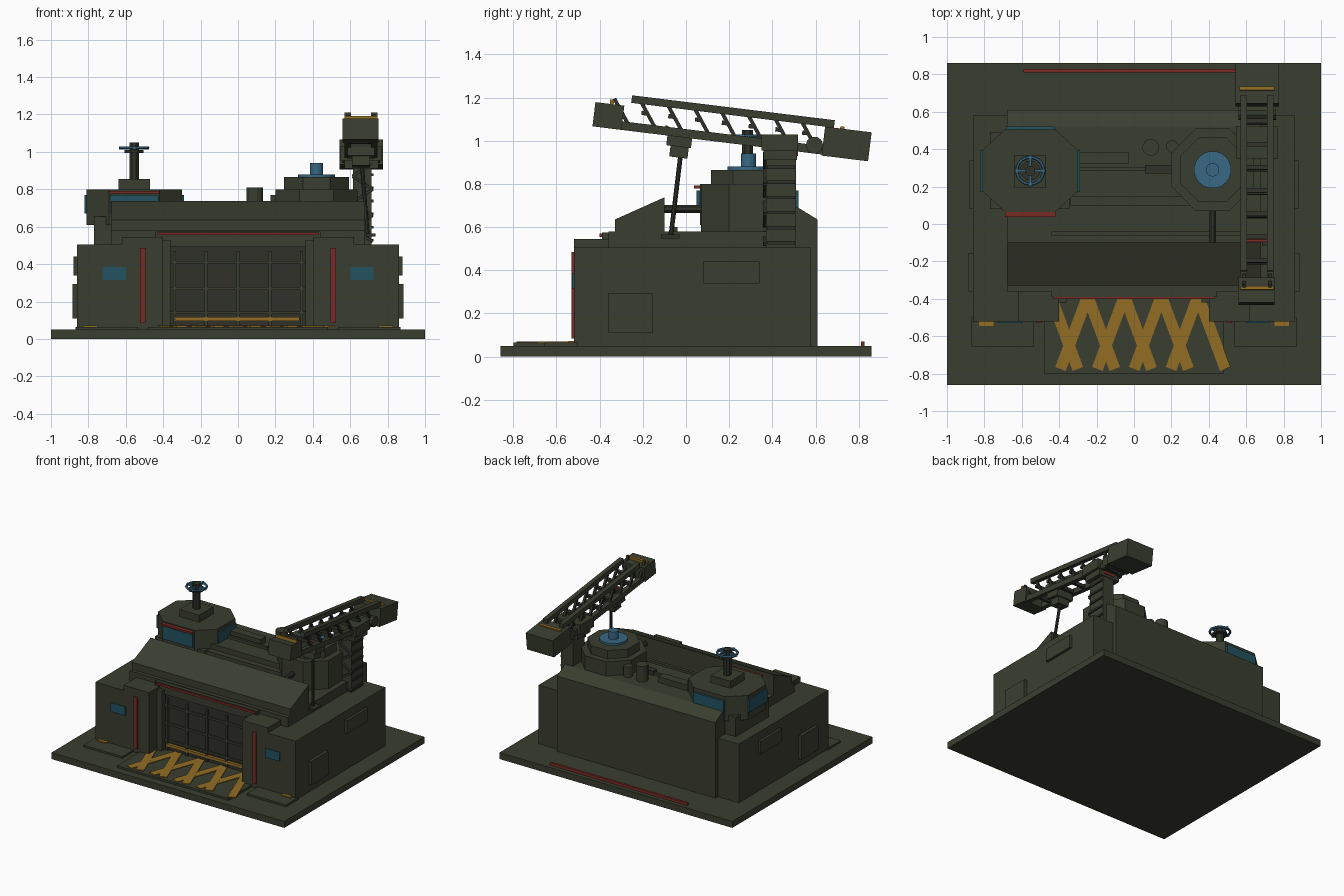
import bpy, bmesh, math
from mathutils import Matrix, Vector

if "Cube" in bpy.data.objects:
    bpy.data.objects.remove(bpy.data.objects["Cube"])


def mat(name, r, g, b):
    m = bpy.data.materials.new(name)
    m.diffuse_color = (r, g, b, 1)
    m.use_nodes = True
    m.node_tree.nodes["Principled BSDF"].inputs["Base Color"].default_value = m.diffuse_color
    return m


OLIVE = mat("olive_armour", .042, .048, .029)
STEEL = mat("dark_steel", .028, .031, .022)
GLASS = mat("teal_glass", .016, .085, .115)
BLUE = mat("blue_light", .04, .14, .23)
RED = mat("red_marking", .19, .024, .019)
YELLOW = mat("yellow_marking", .29, .155, .018)


def finish(name, bm, m):
    bmesh.ops.recalc_face_normals(bm, faces=bm.faces)
    me = bpy.data.meshes.new(name)
    bm.to_mesh(me)
    bm.free()
    me.materials.append(m)
    ob = bpy.data.objects.new(name, me)
    bpy.context.collection.objects.link(ob)
    return ob


def box(name, x0, x1, y0, y1, z0, z1, m=OLIVE, xf=None):
    bm = bmesh.new()
    bmesh.ops.create_cube(bm, size=1)
    M = Matrix.Translation(((x0 + x1) / 2, (y0 + y1) / 2, (z0 + z1) / 2)) @ Matrix.Diagonal(
        (abs(x1 - x0), y1 - y0, z1 - z0, 1))
    bm.transform(xf @ M if xf else M)
    return finish(name, bm, m)


def extrude(name, pts, vec, m=OLIVE):
    """Closed 3D polygon swept along vec."""
    bm = bmesh.new()
    f = bm.faces.new([bm.verts.new(p) for p in pts])
    r = bmesh.ops.extrude_face_region(bm, geom=[f])
    bmesh.ops.translate(bm, vec=vec, verts=[v for v in r["geom"] if isinstance(v, bmesh.types.BMVert)])
    return finish(name, bm, m)


def rod(name, a, b, r, m=STEEL, n=8, xf=None):
    """n-sided bar between two points; flats face the axes."""
    a, b = Vector(a), Vector(b)
    d = b - a
    bm = bmesh.new()
    bmesh.ops.create_cone(bm, cap_ends=True, segments=n, radius1=r, radius2=r, depth=d.length)
    M = Matrix.Translation((a + b) / 2) @ d.to_track_quat('Z', 'Y').to_matrix().to_4x4() @ Matrix.Rotation(math.pi / n, 4, 'Z')
    bm.transform(xf @ M if xf else M)
    return finish(name, bm, m)


# Ground slab and ramp
box("base_slab", -1, 1, -.86, .86, 0, .05)
box("gate_ramp", -.48, .48, -.8, -.36, .05, .065)
box("rear_red_strip", -.59, .59, .81, .828, .05, .07, RED)

# Hazard stripes on the ramp
for i in range(5):
    apex = -.445 + .197 * i
    for s in (-1, 1):
        if (i, s) == (0, -1):
            continue
        a, b = Vector((apex, -.385, 0)), Vector((apex + s * .145, -.775, 0))
        n = (b - a).cross(Vector((0, 0, 1))).normalized() * .03
        z = Vector((0, 0, .065))
        extrude("hazard_stripe", [a + n + z, b + n + z, b - n + z, a - n + z],
                (0, 0, .005 + .001 * (s > 0)), YELLOW)

# Main hull
box("main_hull", -.68, .68, -.36, .6, .05, .58)
extrude("front_canopy", [(-.68, y, z) for y, z in ((-.33, .57), (-.33, .635), (-.1, .738), (-.1, .57))], (1.36, 0, 0))
extrude("rear_hull", [(-.68, y, z) for y, z in ((.4, .05), (.4, .69), (.52, .69), (.61, .635), (.61, .05))], (1.36, 0, 0))
box("roof_deck", -.68, .32, .145, .42, .57, .69)
box("roof_step", -.34, .3, .1, .15, .57, .65)
box("roof_rail", -.44, .57, -.065, -.04, .57, .6)

# Mirrored side parts
for s in (-1, 1):
    def sbox(name, x0, x1, *a):
        box(name, s * x0, s * x1, *a)
    sbox("side_wing", .62, .86, -.52, .58, .05, .505)
    sbox("gate_pylon", .40, .62, -.52, -.33, .05, .545)
    sbox("gate_jamb", .36, .41, -.42, -.33, .05, .53)
    sbox("side_hatch", .85, .885, -.36, -.155, .11, .295)
    sbox("side_vent", .85, .88, .08, .34, .34, .44)
    sbox("front_pad", .535, .87, -.655, -.5, .05, .065)
    sbox("pad_marker", .75, .83, -.545, -.515, .065, .073, YELLOW)
    sbox("pylon_red_strip", .495, .525, -.53, -.515, .085, .485, RED)
    sbox("wing_window", .6, .725, -.528, -.518, .315, .385, GLASS)

# Gate with grid bars
box("gate_lintel", -.44, .44, -.39, -.33, .495, .575)
box("lintel_red_strip", -.43, .43, -.4, -.385, .555, .57, RED)
box("gate_panel", -.37, .37, -.375, -.35, .05, .5, STEEL)
for i in range(5):
    box("gate_upright", -.348 + i * .17, -.332 + i * .17, -.39, -.37, .065, .47)
for z in (.14, .27, .41):
    box("gate_crossbar", -.36, .36, -.387, -.37, z - .008, z + .008)
box("gate_yellow_bar", -.335, .33, -.397, -.375, .097, .118, YELLOW)

# Control tower, octagonal, with windows
cx, cy = -.555, .285
box("tower_base", -.77, -.345, .08, .49, .5, .655)
w, d = .255, .22
octagon = [(-w, -.11), (-.135, -d), (.135, -d), (w, -.11), (w, .11), (.135, d), (-.135, d), (-w, .11)]
extrude("tower_cabin", [(cx + x, cy + y, .61) for x, y in octagon], (0, 0, .19))
for s in (-1, 1):
    xs, ys = cx + s * .258, cy + s * .228
    box("tower_side_window", xs - .008, xs + .008, cy - .11, cy + .11, .67, .77, GLASS)
    box("tower_end_window", cx - .13, cx + .13, ys - .008, ys + .008, .67, .77, GLASS)
box("tower_red_strip", cx - .135, cx + .135, .038, .066, .778, .792, RED)
box("tower_cap", cx - .085, cx + .085, cy - .09, cy + .085, .79, .855)
rod("antenna_mast", (cx, cy, .85), (cx, cy, 1.05), .028)
rod("antenna_hub", (cx, cy, .995), (cx, cy, 1.01), .055)
bpy.ops.mesh.primitive_torus_add(location=(cx, cy, 1.022), major_radius=.072, minor_radius=.009,
                                 major_segments=20, minor_segments=6)
ring = bpy.context.object
ring.name = "antenna_ring"
ring.data.materials.append(BLUE)
box("antenna_arm", cx - .08, cx + .08, cy - .007, cy + .007, 1.012, 1.03, BLUE)
box("antenna_arm", cx - .007, cx + .007, cy - .085, cy + .085, 1.012, 1.03, BLUE)

# Reactor turret
rx, ry = .42, .29
rod("reactor_lower", (rx, ry, .55), (rx, ry, .80), .238, OLIVE)
rod("reactor_upper", (rx, ry, .79), (rx, ry, .865), .188, OLIVE)
rod("reactor_disc", (rx, ry, .86), (rx, ry, .88), .1, BLUE, 20)
rod("reactor_core", (rx, ry, .87), (rx, ry, .94), .036, BLUE, 16)
rod("reactor_pipe", (rx, -.12, .685), (rx, .09, .685), .02)

# Roof fittings
rod("large_stack", (.09, .41, .68), (.09, .41, .81), .045, OLIVE, 12)
rod("small_stack", (.205, .415, .68), (.205, .415, .77), .033, OLIVE, 12)
box("roof_box", -.29, -.03, .32, .385, .68, .735)
box("roof_conduit", -.3, .25, .285, .305, .68, .71)
box("roof_vent", .06, .21, .27, .315, .68, .725, STEEL)

# Crane pillar with zigzag bracing
box("crane_pillar", .615, .715, .37, .51, .5, .97)
for i in range(6):
    z = .52 + i * .07
    a, b = (.612, .72) if i % 2 else (.72, .612)
    rod("pillar_brace", (a, .365, z), (b, .365, z + .07), .012, STEEL, 4)
    box("pillar_rib", .71, .725, .375, .505, z, z + .015, STEEL)
box("pillar_head", .545, .77, .35, .52, .955, 1.03)
box("pillar_collar", .57, .75, .36, .515, .91, .96)
box("pillar_red_strip", .615, .715, .508, .518, .93, .95, RED)
rod("boom_pivot", (.56, .595, .98), (.76, .595, .98), .04, OLIVE, 10)

# Crane boom, built level around its pivot and then tilted
T = Matrix.Translation((0, .44, 1)) @ Matrix.Rotation(math.radians(-7), 4, 'X')
for x in (.57, .71):
    box("boom_upper_rail", x, x + .035, -.71, .236, .09, .125, OLIVE, T)
    box("boom_lower_rail", x, x + .035, -.75, .2, -.04, 0, OLIVE, T)
    for i in range(8):
        s = -.79 + i * .125
        rod("boom_diagonal", (x + .0175, s, .1), (x + .0175, s + .078, -.01), .012, STEEL, 4, T)
for i in range(7):
    s = -.645 + i * .125
    box("boom_tie", .575, .74, s - .012, s + .012, .04, .06, STEEL, T)
    box("boom_lower_tie", .6, .715, s - .012, s + .012, -.035, -.01, STEEL, T)
box("boom_head", .56, .752, -.875, -.74, -.04, .073, OLIVE, T)
box("head_yellow_strip", .57, .747, -.808, -.79, .07, .095, YELLOW, T)
box("counterweight", .543, .775, .195, .412, -.045, .09, OLIVE, T)
box("counterweight_yellow_strip", .565, .75, .265, .285, .088, .1, YELLOW, T)

# Trolley, cable and hook
box("trolley", .585, .73, -.525, -.41, -.085, -.03, OLIVE, T)
box("trolley_winch", .61, .705, -.505, -.42, -.135, -.08, OLIVE, T)
box("trolley_red_strip", .605, .71, -.54, -.525, -.01, .005, RED, T)
rod("crane_cable", (.66, -.022, .96), (.693, -.07, .56), .011)
box("crane_hook", .685, .735, -.115, -.03, .548, .565, STEEL)
